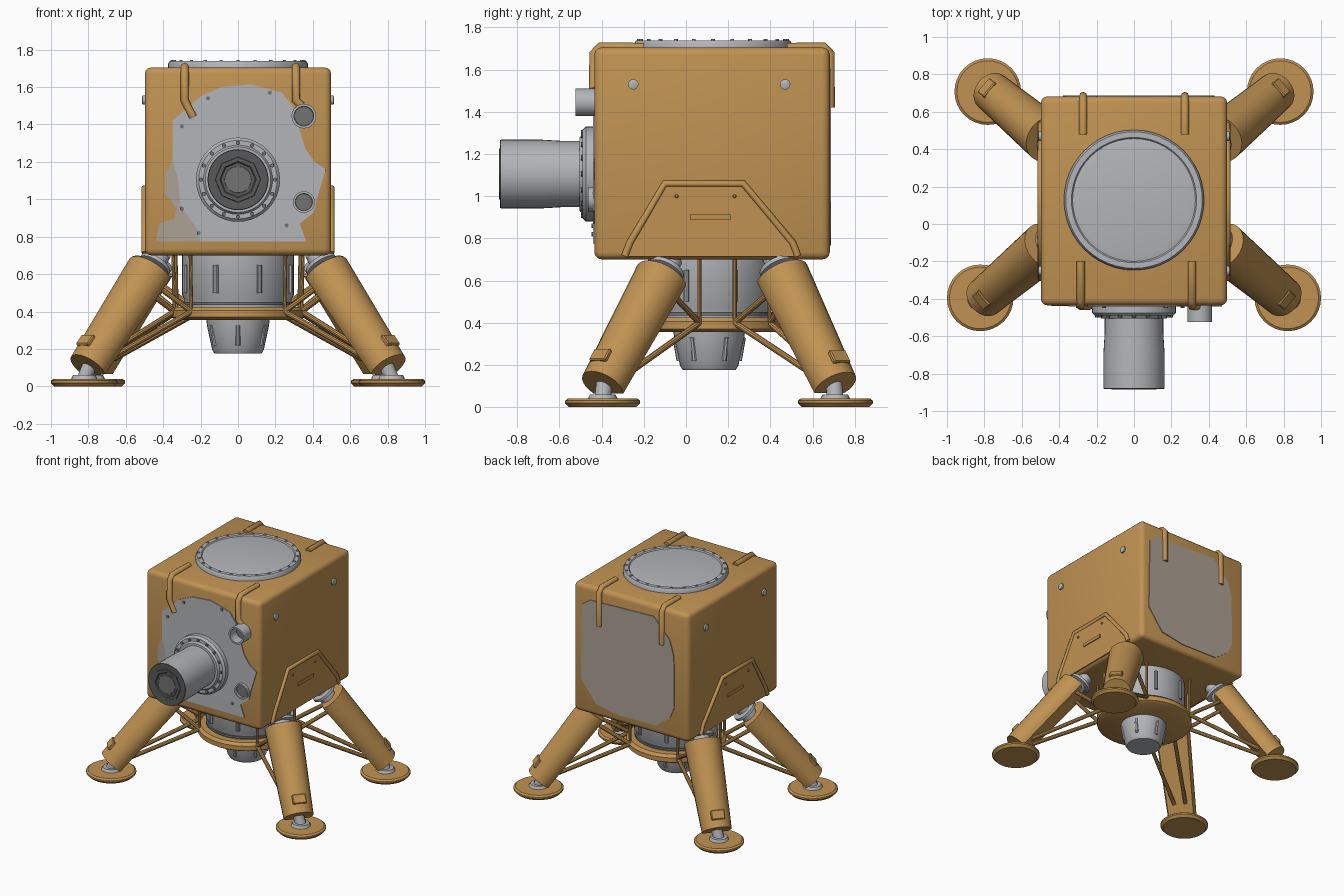
import bpy, bmesh, math
from mathutils import Vector, Matrix

if "Cube" in bpy.data.objects:
    bpy.data.objects.remove(bpy.data.objects["Cube"])


def material(name, r, g, b):
    m = bpy.data.materials.new(name)
    m.diffuse_color = (r, g, b, 1)
    m.use_nodes = True
    m.node_tree.nodes["Principled BSDF"].inputs["Base Color"].default_value = m.diffuse_color
    return m


GOLD = material("gold_foil", 0.53, 0.29, 0.085)
GREY = material("light_grey", 0.45, 0.46, 0.48)
WARM = material("warm_grey", 0.42, 0.36, 0.30)
DARK = material("dark_grey", 0.10, 0.10, 0.10)
MID = material("mid_grey", 0.17, 0.17, 0.17)


def make(name, bm, mat):
    bmesh.ops.recalc_face_normals(bm, faces=bm.faces)
    me = bpy.data.meshes.new(name)
    bm.to_mesh(me)
    bm.free()
    me.materials.append(mat)
    ob = bpy.data.objects.new(name, me)
    bpy.context.collection.objects.link(ob)
    return ob


def frame(origin, axis, up='Y'):
    q = Vector(axis).to_track_quat('Z', up)
    return Matrix.Translation(origin) @ q.to_matrix().to_4x4()


def lathe(name, profile, origin, axis, mat, seg=40):
    """Spin (radius, height) points about an axis, ends capped."""
    bm = bmesh.new()
    M = frame(origin, axis)
    rings = []
    for r, h in profile:
        rings.append([bm.verts.new(M @ Vector((r * math.cos(a), r * math.sin(a), h)))
                      for a in (2 * math.pi * i / seg for i in range(seg))])
    for a, b in zip(rings, rings[1:]):
        for i in range(seg):
            j = (i + 1) % seg
            bm.faces.new((a[i], a[j], b[j], b[i]))
    bm.faces.new(rings[0])
    bm.faces.new(rings[-1])
    return make(name, bm, mat)


def rod(name, p, q, r, mat, seg=10):
    p, q = Vector(p), Vector(q)
    return lathe(name, [(r, 0), (r, (q - p).length)], p, q - p, mat, seg)


def block(name, lo, hi, mat, bevel=0.0, seg=3):
    bm = bmesh.new()
    bmesh.ops.create_cube(bm, size=1)
    lo, hi = Vector(lo), Vector(hi)
    for v in bm.verts:
        v.co = Vector([(lo[i] + hi[i]) / 2 + v.co[i] * (hi[i] - lo[i]) for i in range(3)])
    if bevel:
        bmesh.ops.bevel(bm, geom=bm.edges[:], offset=bevel, segments=seg, profile=0.5, affect='EDGES')
    return make(name, bm, mat)


def plate(name, pts, to3d, thick, mat):
    """Flat outline lifted off a wall; to3d(u, v, lift) gives the position."""
    bm = bmesh.new()
    f = bm.faces.new([bm.verts.new(to3d(u, v, -0.004)) for u, v in pts])
    new = bmesh.ops.extrude_face_region(bm, geom=[f])['geom']
    shift = Vector(to3d(0, 0, thick)) - Vector(to3d(0, 0, -0.004))
    bmesh.ops.translate(bm, vec=shift, verts=[g for g in new if isinstance(g, bmesh.types.BMVert)])
    return make(name, bm, mat)


def tube(name, pts, r, mat):
    cu = bpy.data.curves.new(name, 'CURVE')
    cu.dimensions = '3D'
    cu.bevel_depth, cu.bevel_resolution, cu.use_fill_caps = r, 2, True
    s = cu.splines.new('POLY')
    s.points.add(len(pts) - 1)
    for p, c in zip(s.points, pts):
        p.co = (*c, 1)
    cu.materials.append(mat)
    ob = bpy.data.objects.new(name, cu)
    bpy.context.collection.objects.link(ob)
    return ob


FY, BY, CY, TOP, BOT = -0.435, 0.682, 0.12, 1.705, 0.70
UP = (0, 0, 1)
FRONT = (0, -1, 0)

# main foil-covered box
block("body_box", (-0.498, FY, BOT), (0.498, BY, TOP), GOLD, 0.035)

# top hatch with bolted ring
lathe("hatch_ring", [(0.375, -0.01), (0.375, 0.018), (0.365, 0.034), (0.335, 0.034), (0.328, 0.026), (0.328, -0.01)],
      (0, 0.128, TOP), UP, GREY, 48)
lathe("hatch_lid", [(0.33, 0), (0.33, 0.026), (0.30, 0.032)], (0, 0.128, TOP), UP, GREY, 48)
for i in range(24):
    a = 2 * math.pi * i / 24
    lathe("hatch_bolt", [(0.009, 0), (0.009, 0.01)],
          (0.352 * math.cos(a), 0.128 + 0.352 * math.sin(a), TOP + 0.031), UP, GREY, 8)

# straps wrapping over the top edges
for x, xe, ze in ((-0.285, -0.24, 1.44), (0.31, 0.34, 1.50)):
    tube("front_strap", [(x, -0.20, TOP), (x, FY + 0.03, TOP + 0.004), (x, FY - 0.002, TOP - 0.03),
                         (x, FY - 0.004, 1.53), (xe, FY - 0.004, ze)], 0.022, GOLD)
for x in (-0.272, 0.272):
    tube("back_strap", [(x, 0.48, TOP), (x, BY - 0.03, TOP + 0.004), (x, BY + 0.002, TOP - 0.03),
                        (x, BY + 0.002, 1.42)], 0.022, GOLD)

# front panels
front = lambda u, v, w: (u, FY - w, v)
plate("front_patch", [(-.35, 1.21), (-.39, 1.13), (-.39, 1.03), (-.33, .95), (-.34, .90), (-.42, .87),
                      (-.44, .775), (-.10, .775), (-.15, 1.1)], front, 0.003, WARM)
plate("front_panel", [(-.35, 1.42), (-.20, 1.55), (-.09, 1.60), (.07, 1.615), (.235, 1.57), (.29, 1.50),
                      (.33, 1.37), (.36, 1.27), (.41, 1.20), (.47, 1.16), (.42, 1.0), (.405, .93),
                      (.33, .87), (.365, .775), (-.20, .775), (-.225, .85), (-.31, .97), (-.32, 1.107),
                      (-.35, 1.21)], front, 0.007, GREY)
for x, z in ((-.30, 1.39), (-.16, 1.54), (.17, 1.57), (-.30, .95), (-.21, .82), (.26, .86)):
    lathe("panel_bolt", [(0.011, 0), (0.011, 0.014)], (x, FY, z), FRONT, MID, 8)

# back panel
plate("back_panel", [(.42, 1.55), (.35, 1.60), (-.20, 1.62), (-.34, 1.47), (-.375, 1.35), (-.38, .95),
                     (-.34, .86), (-.22, .77), (.10, .765), (.30, .80), (.43, .97)],
      lambda u, v, w: (u, BY + w, v), 0.006, WARM)

# front barrel with flange and dark mouth
c = (0, FY, 1.105)
lathe("barrel_flange", [(0.225, -0.02), (0.225, 0.04), (0.21, 0.055), (0.185, 0.055), (0.175, 0.07), (0.15, 0.07)],
      c, FRONT, GREY)
for i in range(16):
    a = 2 * math.pi * i / 16
    lathe("flange_bolt", [(0.011, 0), (0.011, 0.012)],
          (0.198 * math.cos(a), FY - 0.052, 1.105 + 0.198 * math.sin(a)), FRONT, MID, 8)
lathe("barrel", [(0.157, 0), (0.157, 0.15), (0.163, 0.25), (0.163, 0.443)], c, FRONT, GREY)
lathe("barrel_mouth", [(0.163, 0.442), (0.160, 0.447), (0.12, 0.447), (0.095, 0.4435)], c, FRONT, DARK)
lathe("barrel_octagon", [(0.125, 0.44), (0.12, 0.451), (0.098, 0.451), (0.092, 0.4445)], c, FRONT, DARK, 8)
lathe("barrel_core", [(0.075, 0.44), (0.07, 0.446)], c, FRONT, MID)

# small side ports on the front
for z, r, d in ((1.445, 0.066, 0.09), (0.985, 0.058, 0.03)):
    lathe("port_ring", [(r, 0), (r, d), (r * .8, d), (r * .76, 0.012)], (0.352, FY, z), FRONT, GREY, 24)
    lathe("port_glass", [(r * .78, 0), (r * .78, 0.016)], (0.352, FY, z), FRONT, MID, 24)

# raised trapezoid covers and bolts on both sides
for s in (-1, 1):
    side = lambda u, v, w: (s * (0.498 + w), u, v)
    rim = [(-.29, .715), (-.265, .78), (-.10, 1.06), (.27, 1.06), (.505, .78), (.53, .715)]
    plate("side_cover", rim, side, 0.006, GOLD)
    tube("side_cover_rim", [side(u, v, 0.002) for u, v in rim], 0.017, GOLD)
    block("side_slot", [min(s * .49, s * .512), 0.02, .888], [max(s * .49, s * .512), .21, .912], GOLD)
    for u, v, r in ((-.25, 1.53, .025), (.47, 1.53, .025), (-.045, 1.0, .009), (.23, 1.0, .009)):
        lathe("side_bolt", [(r, -0.01), (r, 0.012), (r * .6, 0.016)], side(u, v, 0), (s, 0, 0),
              GREY if r > .02 else GOLD, 14)

# grey drum under the box, mounting plate and nozzle
lathe("under_drum", [(0.30, 0.72), (0.30, 0.49), (0.285, 0.465), (0.285, 0.41)], (0, CY, 0), UP, GREY)
lathe("drum_lip", [(0.297, 0.435), (0.297, 0.45)], (0, CY, 0), UP, MID)
for i in range(8):
    a = math.radians(22 + 45 * i)
    x, y = 0.305 * math.cos(a), CY + 0.305 * math.sin(a)
    rod("drum_pipe", (x, y, 0.50), (x, y, 0.65), 0.014, GREY)
lathe("mount_plate", [(0.33, 0.355), (0.355, 0.37), (0.355, 0.405), (0.335, 0.425)], (0, CY, 0), UP, GOLD)
lathe("nozzle", [(0.17, 0.36), (0.165, 0.32), (0.138, 0.195), (0.125, 0.175)], (0, CY - 0.01, 0), UP, GREY, 32)
for i in range(6):
    a = math.radians(30 + 60 * i)
    d = Vector((math.cos(a), math.sin(a), 0))
    o = Vector((0, CY - 0.01, 0))
    rod("nozzle_rib", o + d * .161 + Vector((0, 0, .33)), o + d * .142 + Vector((0, 0, .22)), 0.013, GREY, 8)

# four legs: flat-backed cover, joint, foot pad and struts
for s in (-1, 1):
    for tag, top, foot in (("front", (0.47, -0.115, 0.61), (0.822, -0.395, 0.0)),
                           ("back", (0.46, 0.455, 0.62), (0.782, 0.708, 0.0))):
        T = Vector((s * top[0], top[1], top[2]))
        F = Vector((s * foot[0], foot[1], 0))
        B = F + Vector((-s * 0.02, 0, 0.10))
        ax = (T - B).normalized()
        out = (UP_V := Vector(UP)) - ax * UP_V.dot(ax)
        out.normalize()
        M = Matrix((out, ax.cross(out), ax)).transposed().to_4x4()
        M.translation = (T + B) / 2
        bm = bmesh.new()
        bmesh.ops.create_cone(bm, cap_ends=True, segments=24, radius1=0.108, radius2=0.132, depth=(T - B).length)
        for v in bm.verts:
            v.co.x = max(v.co.x, -0.055)
        bmesh.ops.transform(bm, matrix=M, verts=bm.verts)
        make(tag + "_leg", bm, GOLD)
        pocket = block(tag + "_leg_pocket", (0.09, -0.05, -0.27), (0.118, 0.05, -0.20), GOLD, 0.006, 1)
        pocket.data.transform(M)
        # hinge between leg and box
        lathe(tag + "_leg_hinge", [(0.06, -0.02), (0.06, 0.035), (0.09, 0.04), (0.09, 0.06), (0.05, 0.065), (0.05, 0.12)],
              T, ax, GREY, 24)
        # foot pad and ankle
        lathe(tag + "_foot", [(0.16, 0), (0.178, 0.018), (0.178, 0.03), (0.165, 0.04)], F, UP, GOLD, 32)
        lathe(tag + "_ankle_base", [(0.075, 0.03), (0.06, 0.06)], F, UP, GREY, 16)
        rod(tag + "_ankle", F + Vector((0, 0, 0.04)), B + ax * 0.02, 0.04, GREY, 12)
        # struts to the mounting plate
        base = math.atan2(T.y - CY, T.x)
        for da in (-0.3, 0.3):
            N = Vector((0.345 * math.cos(base + da), CY + 0.345 * math.sin(base + da), 0.40))
            w = ax.cross(out) * (0.07 if da > 0 else -0.07)
            if w.dot(N - T) < 0:
                w = -w
            back = -out * 0.05
            rod(tag + "_upper_strut", N, T - ax * 0.06 + w + back, 0.015, GOLD)
            rod(tag + "_lower_strut", N, B + ax * 0.10 + w * 0.6 + back, 0.015, GOLD)
            rod(tag + "_riser", N, (N.x * 1.02, N.y, BOT + 0.01), 0.010, GOLD)

# smooth shading with sharp edges kept
bpy.ops.object.select_all(action='DESELECT')
for ob in bpy.context.scene.objects:
    if ob.type == 'MESH':
        ob.select_set(True)
        bpy.context.view_layer.objects.active = ob
bpy.ops.object.shade_smooth_by_angle(angle=math.radians(35))
